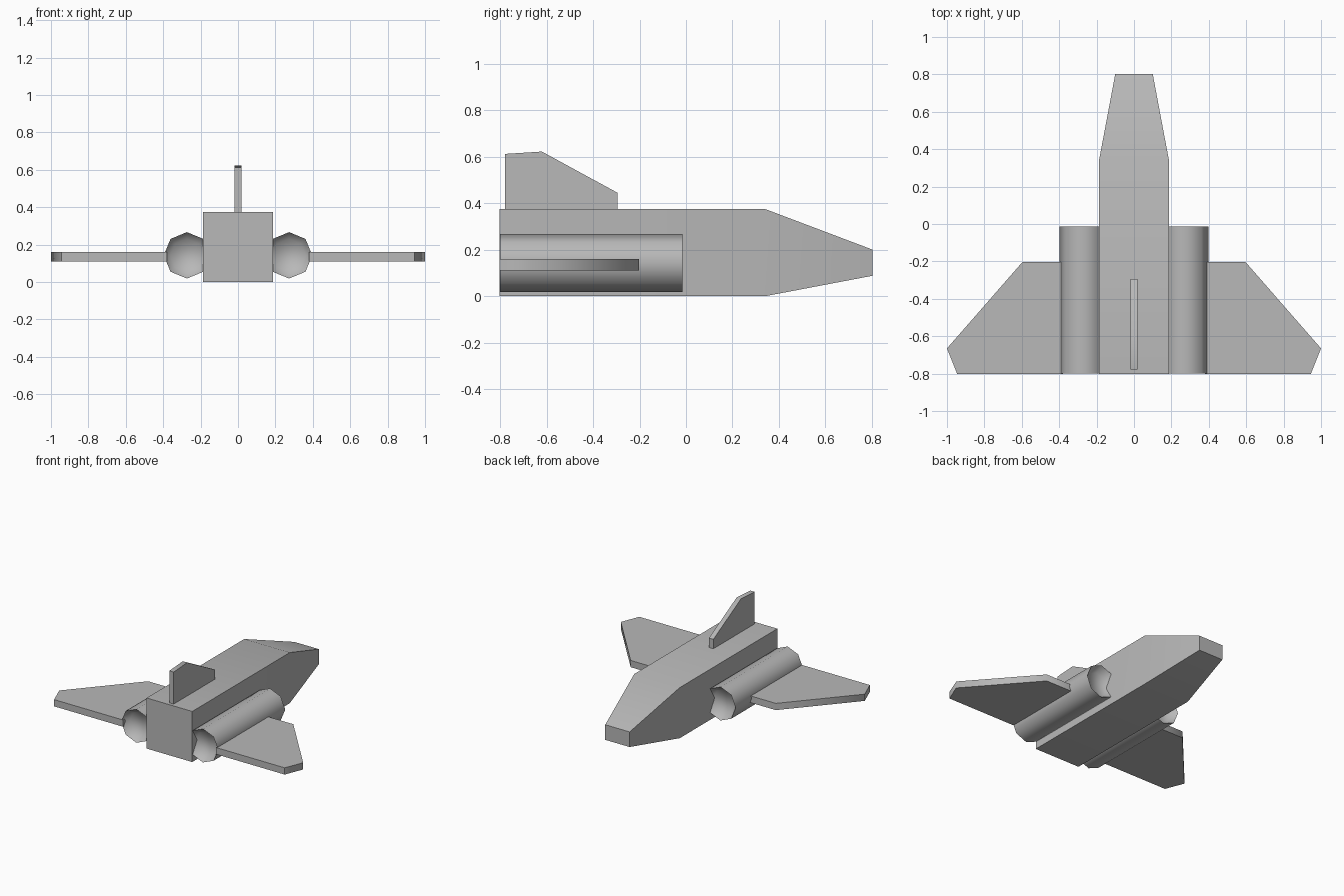
import bpy, bmesh
from math import cos, sin, tau, radians

if "Cube" in bpy.data.objects:
    bpy.data.objects.remove(bpy.data.objects["Cube"])

grey = bpy.data.materials.new("dark_grey")
grey.diffuse_color = (0.48, 0.48, 0.48, 1)
grey.use_nodes = True
grey.node_tree.nodes["Principled BSDF"].inputs["Base Color"].default_value = grey.diffuse_color


def loft(name, rings, angle):
    """Skin a list of equal-length rings, cap both ends, smooth edges below the angle."""
    bm = bmesh.new()
    loops = [[bm.verts.new(p) for p in ring] for ring in rings]
    n = len(loops[0])
    bm.faces.new(loops[0])
    bm.faces.new(loops[-1])
    for a, b in zip(loops, loops[1:]):
        for i in range(n):
            j = (i + 1) % n
            bm.faces.new((a[i], a[j], b[j], b[i]))
    bmesh.ops.recalc_face_normals(bm, faces=bm.faces)
    mesh = bpy.data.meshes.new(name)
    bm.to_mesh(mesh)
    bm.free()
    mesh.materials.append(grey)
    obj = bpy.data.objects.new(name, mesh)
    bpy.context.collection.objects.link(obj)
    mesh.shade_smooth()
    mesh.set_sharp_from_angle(angle=radians(angle))
    return obj


def section(y, half_width, z0, z1):
    w = half_width
    return [(-w, y, z0), (w, y, z0), (w, y, z1), (-w, y, z1)]


def octagon(cx, cz, y, r):
    return [(cx + r * cos(tau * i / 8), y, cz + r * sin(tau * i / 8)) for i in range(8)]


# Fuselage with tapered nose
loft("fuselage", [section(-0.803, 0.187, 0, 0.375),
                  section(0.34, 0.187, 0, 0.375),
                  section(0.803, 0.10, 0.088, 0.20)], 60)

# Tail fin
fin = [(-0.778, 0.365), (-0.778, 0.612), (-0.62, 0.622), (-0.295, 0.445), (-0.295, 0.365)]
loft("tail_fin", [[(x, y, z) for y, z in fin] for x in (-0.018, 0.018)], 60)

wing = [(0.38, -0.202), (0.595, -0.202), (1.0, -0.665), (0.945, -0.803), (0.38, -0.803)]
for side, s in (("left", -1), ("right", 1)):
    # Engine tube with recessed ends
    stations = [(-0.748, 0.088), (-0.80, 0.124), (-0.014, 0.124), (-0.066, 0.088)]
    loft(side + "_engine", [octagon(s * 0.273, 0.143, y, r) for y, r in stations], 60)
    # Wing
    loft(side + "_wing", [[(s * x, y, z) for x, y in wing] for z in (0.11, 0.16)], 65)
